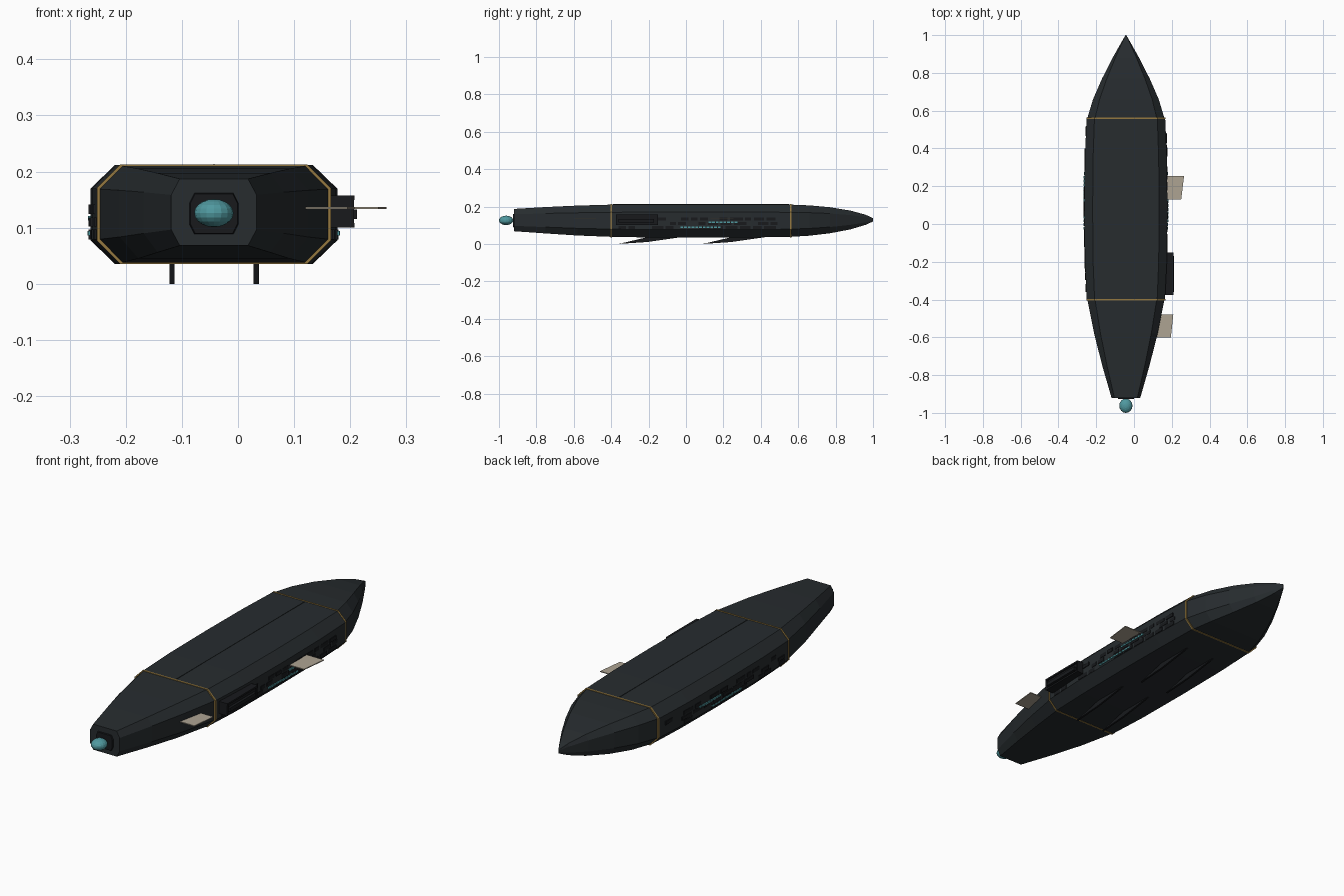
import bpy, bmesh, random
from mathutils import Vector

if "Cube" in bpy.data.objects:
    bpy.data.objects.remove(bpy.data.objects["Cube"])

random.seed(4)
CX = -0.043  # hull centre line


def material(name, rgb):
    m = bpy.data.materials.new(name)
    m.diffuse_color = (*rgb, 1)
    m.use_nodes = True
    m.node_tree.nodes["Principled BSDF"].inputs["Base Color"].default_value = m.diffuse_color
    return m


HULL = material("hull_dark", (0.020, 0.025, 0.028))
BLACK = material("panel_black", (0.009, 0.010, 0.012))
GOLD = material("trim_gold", (0.30, 0.19, 0.05))
TEAL = material("glow_teal", (0.08, 0.32, 0.35))
BEIGE = material("plate_beige", (0.42, 0.37, 0.29))


def finish(name, bm, mat):
    bmesh.ops.recalc_face_normals(bm, faces=bm.faces)
    me = bpy.data.meshes.new(name)
    bm.to_mesh(me)
    bm.free()
    me.materials.append(mat)
    ob = bpy.data.objects.new(name, me)
    bpy.context.collection.objects.link(ob)
    return ob


def add_box(bm, x, y, z):
    """Box from (min, max) pairs."""
    r = bmesh.ops.create_cube(bm, size=1)
    for v in r["verts"]:
        v.co = Vector([(p[0] + p[1]) / 2 + c * (p[1] - p[0]) for p, c in zip((x, y, z), v.co)])


def prism(name, pts, offset, mat):
    """Extrude a flat polygon along an offset."""
    bm = bmesh.new()
    f = bm.faces.new([bm.verts.new(p) for p in pts])
    r = bmesh.ops.extrude_face_region(bm, geom=[f])
    for v in r["geom"]:
        if isinstance(v, bmesh.types.BMVert):
            v.co += Vector(offset)
    return finish(name, bm, mat)


def octagon(y, w, lo, hi, grow=0.0):
    """Chamfered hull section: half width, bottom and top."""
    c = (hi - lo) * 0.24
    w, lo, hi = w + grow, lo - grow, hi + grow
    t = w * 0.8
    half = [(t, lo), (w, lo + c), (w, hi - c), (t, hi)]
    return [(CX + x, y, z) for x, z in half] + [(CX - x, y, z) for x, z in reversed(half)]


def loft(name, sections, mat, closed=False):
    bm = bmesh.new()
    rings = [[bm.verts.new(p) for p in s] for s in sections]
    pairs = list(zip(rings, rings[1:])) + ([(rings[-1], rings[0])] if closed else [])
    for a, b in pairs:
        for i in range(8):
            j = (i + 1) % 8
            bm.faces.new((a[i], a[j], b[j], b[i]))
    if not closed:
        bm.faces.new(rings[0])
        bm.faces.new(rings[-1])
    return finish(name, bm, mat)


# Hull stations: y, half width, bottom, top
STERN = [(-0.92, 0.076, 0.068, 0.187), (-0.75, 0.125, 0.056, 0.197),
         (-0.58, 0.168, 0.045, 0.205), (-0.40, 0.204, 0.038, 0.210)]
MIDDLE = [(-0.40, 0.207, 0.037, 0.211), (-0.20, 0.217, 0.035, 0.212), (0.08, 0.220, 0.035, 0.212),
          (0.35, 0.217, 0.035, 0.212), (0.56, 0.208, 0.037, 0.211)]
BOW = [(0.56, 0.204, 0.038, 0.210), (0.66, 0.174, 0.044, 0.206), (0.77, 0.126, 0.057, 0.196),
       (0.88, 0.070, 0.078, 0.178), (0.96, 0.025, 0.102, 0.156), (1.0, 0.002, 0.120, 0.138)]
for name, stations in (("front_hull", STERN), ("middle_hull", MIDDLE), ("rear_hull", BOW)):
    loft(name, [octagon(*s) for s in stations], HULL)


def half_width(y):
    for a, b in zip(MIDDLE, MIDDLE[1:]):
        if a[0] <= y <= b[0]:
            return a[1] + (b[1] - a[1]) * (y - a[0]) / (b[0] - a[0])
    return 0.207


# Gold bands around the hull joints
for name, y in (("front_band", -0.40), ("rear_band", 0.56)):
    loft(name, [octagon(yy, 0.207, 0.037, 0.211, g) for yy, g in
                ((y - 0.004, -0.006), (y - 0.004, 0.0015), (y + 0.004, 0.0015), (y + 0.004, -0.006))],
         GOLD, closed=True)

# Front end plate and glowing orb
loft("end_plate", [octagon(-0.926, 0.042, 0.09, 0.16), octagon(-0.91, 0.046, 0.086, 0.164)], BLACK)
bm = bmesh.new()
bmesh.ops.create_uvsphere(bm, u_segments=16, v_segments=10, radius=1)
for v in bm.verts:
    v.co = Vector((CX + v.co.x * 0.035, -0.962 + v.co.y * 0.038, 0.126 + v.co.z * 0.025))
finish("glow_orb", bm, TEAL)

# Side panels and lit window strips on both flanks
for side, label in ((1, "right"), (-1, "left")):
    def flank(bm, y0, y1, z0, z1, out):
        w = half_width((y0 + y1) / 2)
        add_box(bm, sorted((CX + side * (w - 0.008), CX + side * (w + out))), (y0, y1), (z0, z1))

    bm = bmesh.new()
    for z0, z1 in ((0.079, 0.097), (0.102, 0.118), (0.124, 0.141)):
        y = -0.36
        while y < 0.48:
            length = random.uniform(0.03, 0.07)
            if random.random() < 0.75:
                flank(bm, y, y + length, z0, z1, random.uniform(0.001, 0.004))
            y += length + 0.012
    finish(label + "_side_panels", bm, BLACK)

    bm = bmesh.new()
    for start, count, z in ((0.12, 8, 0.117), (-0.03, 11, 0.090)):
        for i in range(count):
            flank(bm, start + i * 0.02, start + i * 0.02 + 0.015, z - 0.004, z + 0.004, 0.005)
    finish(label + "_windows", bm, TEAL)

# Equipment box with frame and barrel on the right flank
bm = bmesh.new()
add_box(bm, (0.15, 0.200), (-0.37, -0.15), (0.102, 0.155))
for z in (0.100, 0.149):
    add_box(bm, (0.15, 0.208), (-0.375, -0.15), (z, z + 0.008))
for y in (-0.375, -0.158):
    add_box(bm, (0.15, 0.207), (y, y + 0.008), (0.100, 0.157))
add_box(bm, (0.19, 0.212), (-0.36, -0.17), (0.115, 0.132))
finish("equipment_box", bm, BLACK)

# Thin plates sticking out of the right flank
prism("large_side_plate", [(0.15, 0.13, 0.133), (0.25, 0.13, 0.133), (0.265, 0.255, 0.133),
                           (0.15, 0.255, 0.133)], (0, 0, 0.004), BEIGE)
prism("small_side_plate", [(0.11, -0.60, 0.133), (0.195, -0.60, 0.133), (0.208, -0.48, 0.133),
                           (0.12, -0.48, 0.133)], (0, 0, 0.004), BEIGE)

# Swept keel fins in two pairs
for x, label in ((-0.122, "left"), (0.028, "right")):
    for y, pos in ((-0.36, "front"), (0.09, "rear")):
        outline = [(0, 0.0), (0.15, 0.010), (0.36, 0.040), (0.17, 0.040)]
        prism(f"{pos}_{label}_fin", [(x, y + dy, z) for dy, z in outline], (0.009, 0, 0), BLACK)

# Fine centre seam along the top
bm = bmesh.new()
add_box(bm, (CX - 0.001, CX + 0.001), (-0.39, 0.55), (0.205, 0.2135))
finish("top_seam", bm, HULL)
